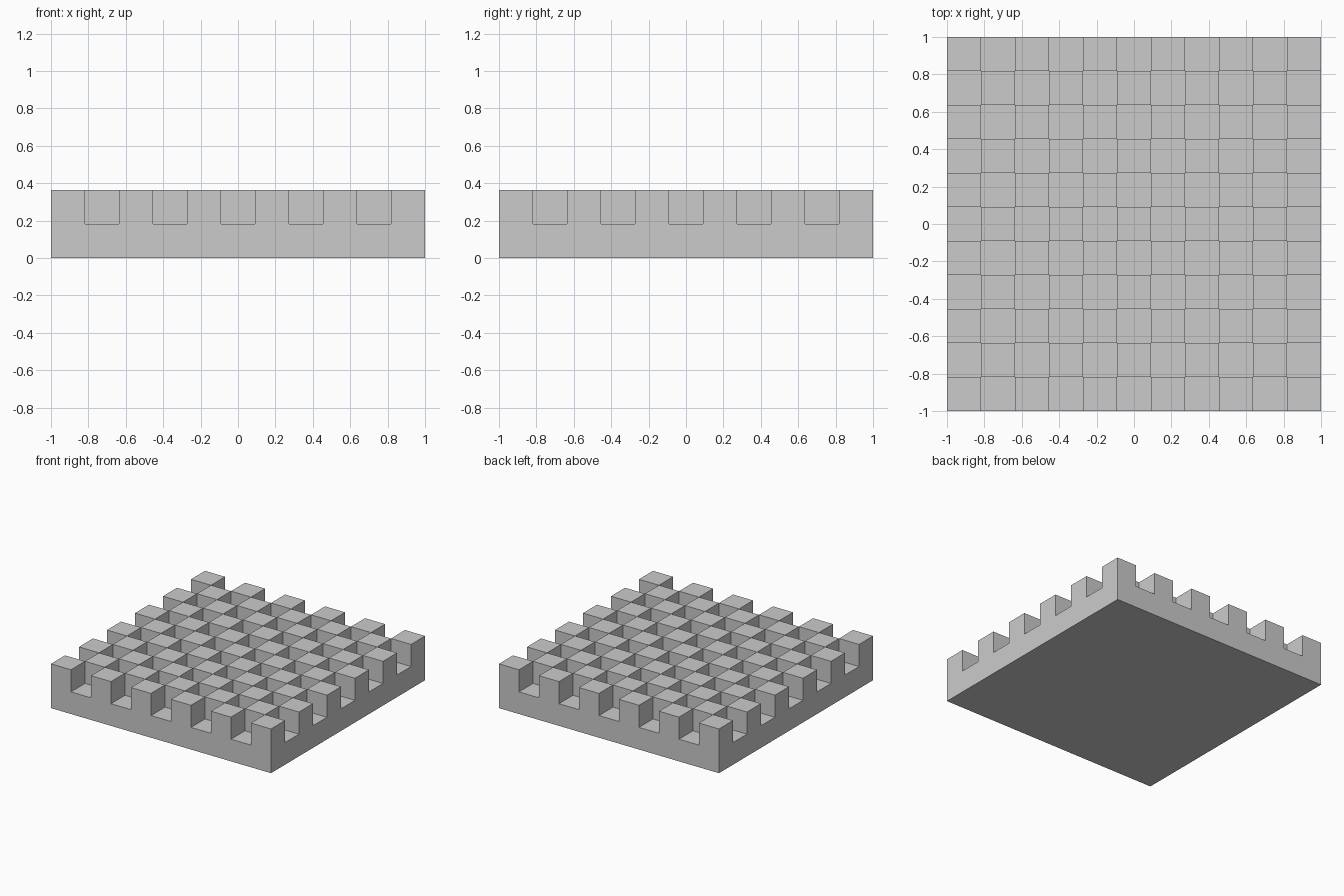
import bpy
import bmesh

# Remove the default object
cube = bpy.data.objects.get("Cube")
if cube:
    bpy.data.objects.remove(cube, do_unlink=True)

CELLS = 11
CELL = 2.0 / CELLS
BASE = CELL      # slab thickness
RISE = CELL      # height of the raised blocks

# Single grey colour
grey = bpy.data.materials.new("light_grey")
grey.use_nodes = True
colour = (0.6, 0.6, 0.6, 1.0)
grey.diffuse_color = colour
grey.node_tree.nodes["Principled BSDF"].inputs["Base Color"].default_value = colour


def raise_faces(bm, faces, height):
    """Extrude faces straight up and return nothing."""
    result = bmesh.ops.extrude_face_region(bm, geom=faces)
    verts = [g for g in result["geom"] if isinstance(g, bmesh.types.BMVert)]
    bmesh.ops.translate(bm, verts=verts, vec=(0, 0, height))


bm = bmesh.new()

# Slab top divided into square cells
bmesh.ops.create_grid(bm, x_segments=CELLS, y_segments=CELLS, size=1.0)
bmesh.ops.translate(bm, verts=bm.verts, vec=(0, 0, BASE))
cells = list(bm.faces)

# Slab sides and underside
rim = [e for e in bm.edges if e.is_boundary]
skirt = bmesh.ops.extrude_edge_only(bm, edges=rim)["geom"]
bmesh.ops.translate(bm, verts=[g for g in skirt if isinstance(g, bmesh.types.BMVert)],
                    vec=(0, 0, -BASE))
bmesh.ops.edgeloop_fill(bm, edges=[e for e in bm.edges if e.is_boundary])
bmesh.ops.recalc_face_normals(bm, faces=bm.faces)

# Raised blocks on alternate cells, corners included
for face in cells:
    centre = face.calc_center_median()
    column = int((centre.x + 1) / CELL)
    row = int((centre.y + 1) / CELL)
    if (column + row) % 2 == 0:
        raise_faces(bm, [face], RISE)

mesh = bpy.data.meshes.new("checkered_block_slab")
bm.to_mesh(mesh)
bm.free()
mesh.materials.append(grey)
slab = bpy.data.objects.new("checkered_block_slab", mesh)
bpy.context.collection.objects.link(slab)
